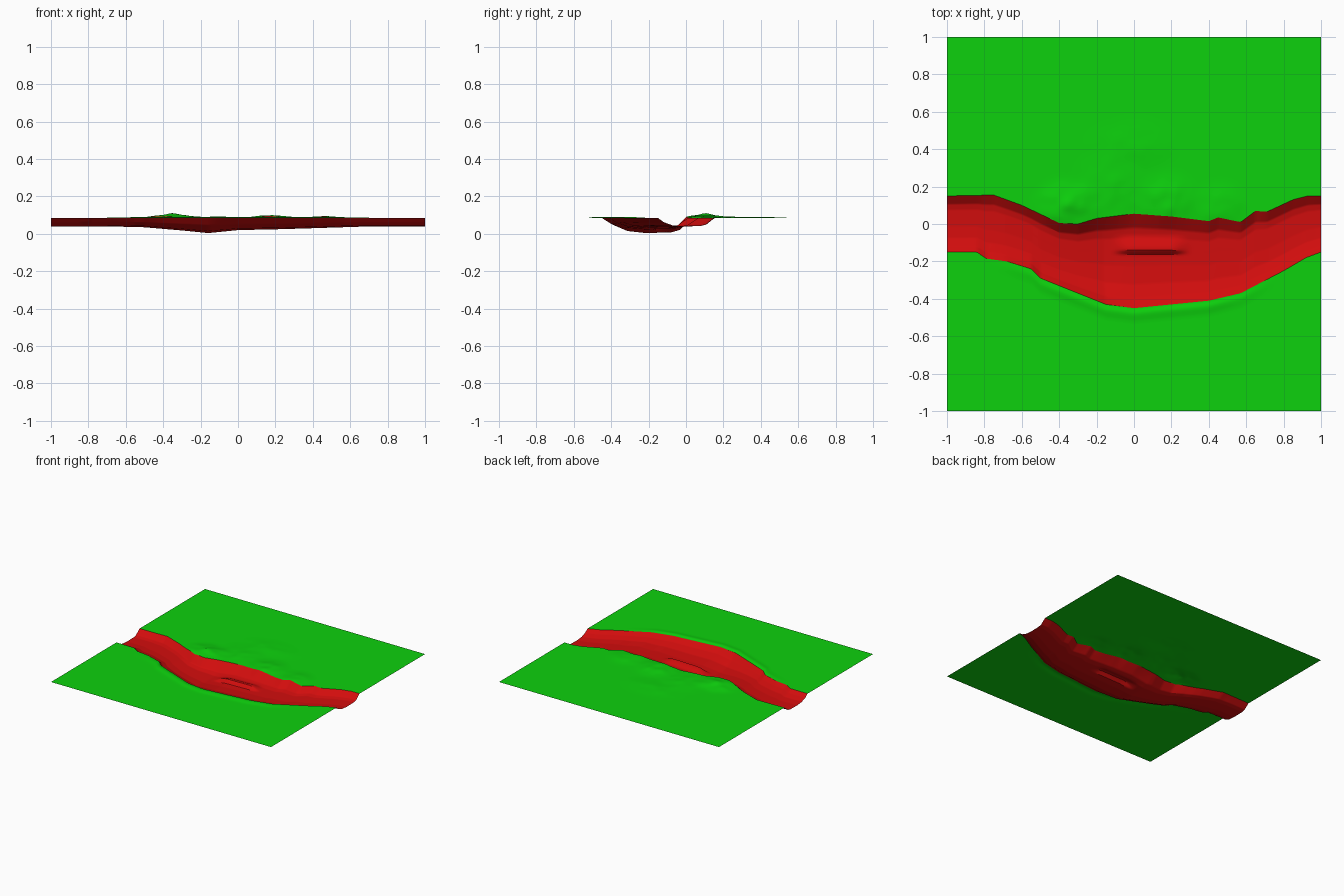
import bpy
import math
from mathutils import Vector, noise

if "Cube" in bpy.data.objects:
    bpy.data.objects.remove(bpy.data.objects["Cube"], do_unlink=True)

GROUND = 0.085
COLS = 160

# Plan curves of the channel, and the height of its bed along x
NORTH = [(-1, .15), (-.75, .155), (-.6, .1), (-.4, .005), (-.3, 0), (-.2, .03), (0, .055), (.2, .04),
         (.4, .015), (.45, .035), (.57, .01), (.65, .07), (.71, .065), (.85, .13), (.93, .15), (1, .15)]
SOUTH = [(-1, -.15), (-.84, -.15), (-.79, -.185), (-.68, -.2), (-.55, -.24), (-.5, -.29), (-.3, -.37),
         (-.15, -.43), (0, -.45), (.2, -.43), (.4, -.41), (.57, -.37), (.8, -.25), (.92, -.18), (1, -.15)]
BED = [(-1, .04), (-.7, .04), (-.5, .035), (-.3, .018), (-.16, .004), (0, .02), (.2, .024),
       (.4, .03), (.65, .038), (1, .04)]
# Share of the full depth across the channel, south to north
SECTION = [(0, 0), (.1, .5), (.25, .87), (.45, 1), (.75, .96), (.85, .8), (1, 0)]
# Low hills on the north side: x, y, radius in x, radius in y, height
HILLS = [(-.36, .1, .17, .13, .02), (-.12, .2, .2, .2, .007), (.18, .12, .16, .15, .014),
         (.46, .1, .14, .12, .01), (0, .42, .25, .13, .005)]


def lerp(points, x):
    for (x0, y0), (x1, y1) in zip(points, points[1:]):
        if x <= x1:
            return y0 + (y1 - y0) * (x - x0) / (x1 - x0)
    return points[-1][1]


def smooth(a, b, v):
    t = min(1, max(0, (v - a) / (b - a)))
    return t * t * (3 - 2 * t)


def land_height(x, y):
    z = GROUND
    for hx, hy, rx, ry, h in HILLS:
        d = math.hypot((x - hx) / rx, (y - hy) / ry)
        rough = 1 + .5 * noise.noise(Vector((x * 14, y * 14, 0)))
        z += h * (1 - smooth(0, 1.2, d)) * rough
    # Soft lip along the south bank
    d = lerp(SOUTH, x) - y
    if d >= 0:
        z += .006 * smooth(0, .03, d) * (1 - smooth(.03, .08, d)) * (1 - smooth(.4, .8, abs(x)))
    return z


def bed_height(x, t):
    y0, y1 = lerp(SOUTH, x), lerp(NORTH, x)
    y = y0 + (y1 - y0) * t
    rim = land_height(x, y1) if t > .6 else land_height(x, y0)
    z = rim - (rim - lerp(BED, x)) * lerp(SECTION, t)
    # Sand bar with a steep south face
    v = y + .15
    bar = smooth(-.018, .012, v) * (1 - smooth(.015, .1, v))
    return z + .026 * bar * smooth(-.13, -.02, x) * (1 - smooth(.2, .31, x))


def material(name, colour):
    m = bpy.data.materials.new(name)
    m.use_nodes = True
    m.diffuse_color = colour
    m.node_tree.nodes["Principled BSDF"].inputs["Base Color"].default_value = colour
    return m


def sheet(name, rows, place, mat):
    """Grid of COLS by rows, where place(x, t) gives each point."""
    verts = [place(-1 + 2 * i / COLS, j / rows) for j in range(rows + 1) for i in range(COLS + 1)]
    w = COLS + 1
    faces = [(j * w + i, j * w + i + 1, (j + 1) * w + i + 1, (j + 1) * w + i)
             for j in range(rows) for i in range(COLS)]
    mesh = bpy.data.meshes.new(name)
    mesh.from_pydata(verts, [], faces)
    mesh.materials.append(mat)
    obj = bpy.data.objects.new(name, mesh)
    bpy.context.collection.objects.link(obj)
    bpy.ops.object.select_all(action='DESELECT')
    obj.select_set(True)
    bpy.context.view_layer.objects.active = obj
    bpy.ops.object.shade_smooth_by_angle(angle=math.radians(30))


def south_point(x, t):
    edge = lerp(SOUTH, x)
    y = -1 + (edge + 1) * (1 - (1 - t) ** 2)
    return (x, y, land_height(x, y))


def north_point(x, t):
    edge = lerp(NORTH, x)
    y = edge + (1 - edge) * t ** 1.4
    return (x, y, land_height(x, y))


def bed_point(x, t):
    y0, y1 = lerp(SOUTH, x), lerp(NORTH, x)
    return (x, y0 + (y1 - y0) * t, bed_height(x, t))


green = material("grass green", (.004, .64, .004, 1))
red = material("channel red", (.64, .004, .004, 1))

# Land on both sides and the channel between them
sheet("south_land", 30, south_point, green)
sheet("north_land", 40, north_point, green)
sheet("river_channel", 60, bed_point, red)
